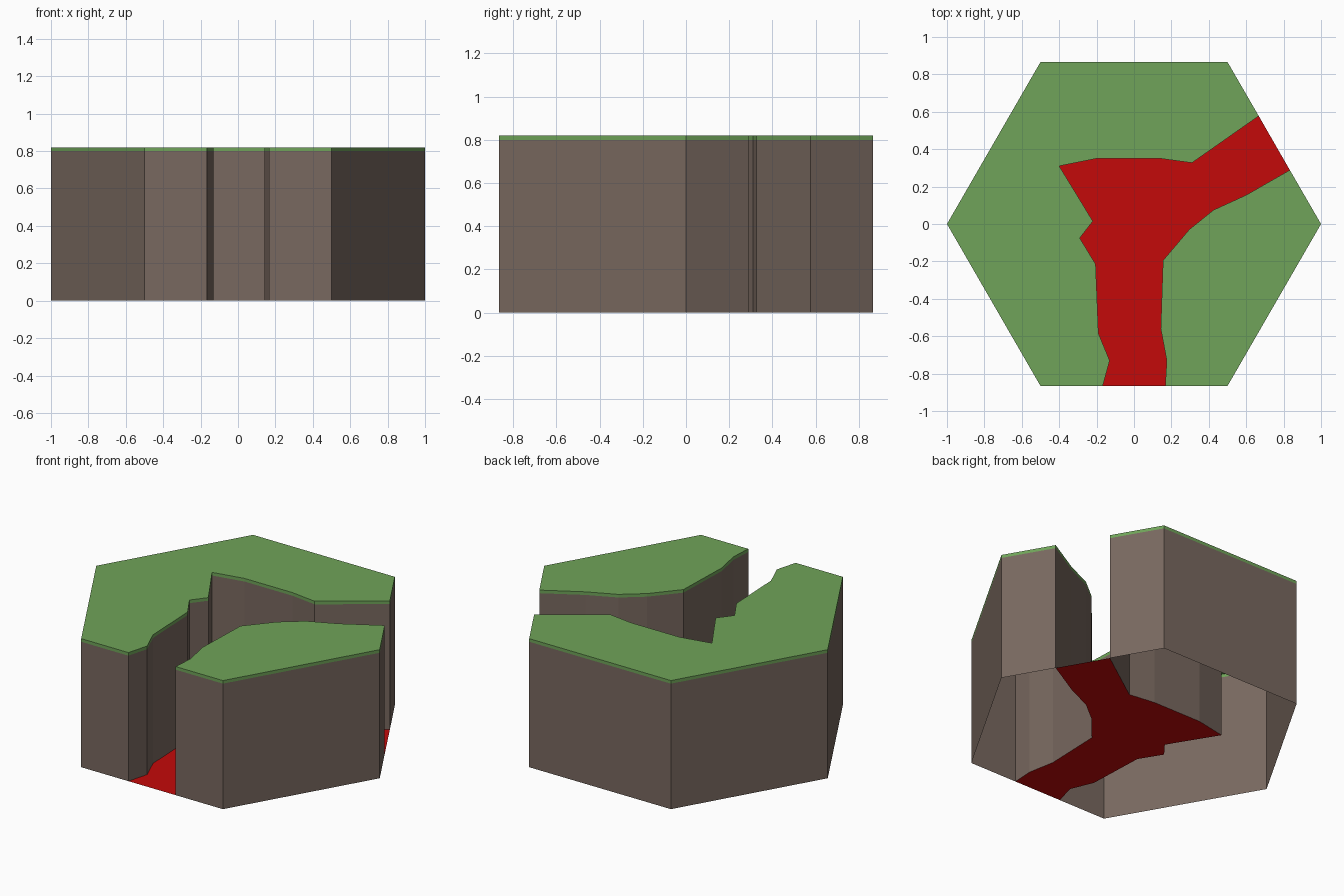
import bpy, bmesh
from math import sin, cos, pi

if "Cube" in bpy.data.objects:
    bpy.data.objects.remove(bpy.data.objects["Cube"])

SOIL_TOP, TOP = 0.80, 0.82
corner = [(cos(i * pi / 3), sin(i * pi / 3)) for i in range(6)]
S = corner[1][1]

# Banks of the channel, each walked with land on the left
left_bank = [(-0.167, -S), (-0.13, -0.73), (-0.19, -0.585), (-0.205, -0.215),
             (-0.29, -0.075), (-0.22, 0.015), (-0.305, 0.155), (-0.40, 0.31),
             (-0.20, 0.35), (0.14, 0.35), (0.31, 0.327), (0.667, S * 2 / 3)]
right_bank = [(0.833, S / 3), (0.60, 0.155), (0.425, 0.075), (0.295, -0.03),
              (0.155, -0.195), (0.143, -0.56), (0.175, -0.73), (0.167, -S)]
left_land = left_bank + [corner[i] for i in (1, 2, 3, 4)]
right_land = right_bank + [corner[i] for i in (5, 0)]


def material(name, rgb):
    m = bpy.data.materials.new(name)
    m.diffuse_color = (*rgb, 1)
    m.use_nodes = True
    m.node_tree.nodes["Principled BSDF"].inputs["Base Color"].default_value = m.diffuse_color
    return m


def sheet(name, outlines, mat, z0, z1=None, cap=True):
    """Open-bottomed walls from z0 to z1 along each outline, with optional cap."""
    bm = bmesh.new()
    for pts in outlines:
        low = [bm.verts.new((x, y, z0)) for x, y in pts]
        ring = low
        if z1 is not None:
            ring = [bm.verts.new((x, y, z1)) for x, y in pts]
            for i in range(len(pts)):
                j = (i + 1) % len(pts)
                bm.faces.new((low[i], low[j], ring[j], ring[i]))
        if cap:
            bm.faces.new(ring)
    mesh = bpy.data.meshes.new(name)
    bm.to_mesh(mesh)
    bm.free()
    mesh.materials.append(mat)
    ob = bpy.data.objects.new(name, mesh)
    bpy.context.collection.objects.link(ob)


soil = material("soil", (0.19, 0.14, 0.115))
grass = material("grass", (0.16, 0.37, 0.10))
red = material("channel_red", (0.55, 0.003, 0.003))

# Soil walls, grass caps and the flat channel floor
sheet("soil_walls", [left_land, right_land], soil, 0, SOIL_TOP, cap=False)
sheet("grass_top", [left_land, right_land], grass, SOIL_TOP, TOP)
sheet("channel_floor", [left_bank + right_bank], red, 0)
# Floor outline runs clockwise, so turn its face upward
bpy.data.objects["channel_floor"].data.flip_normals()
